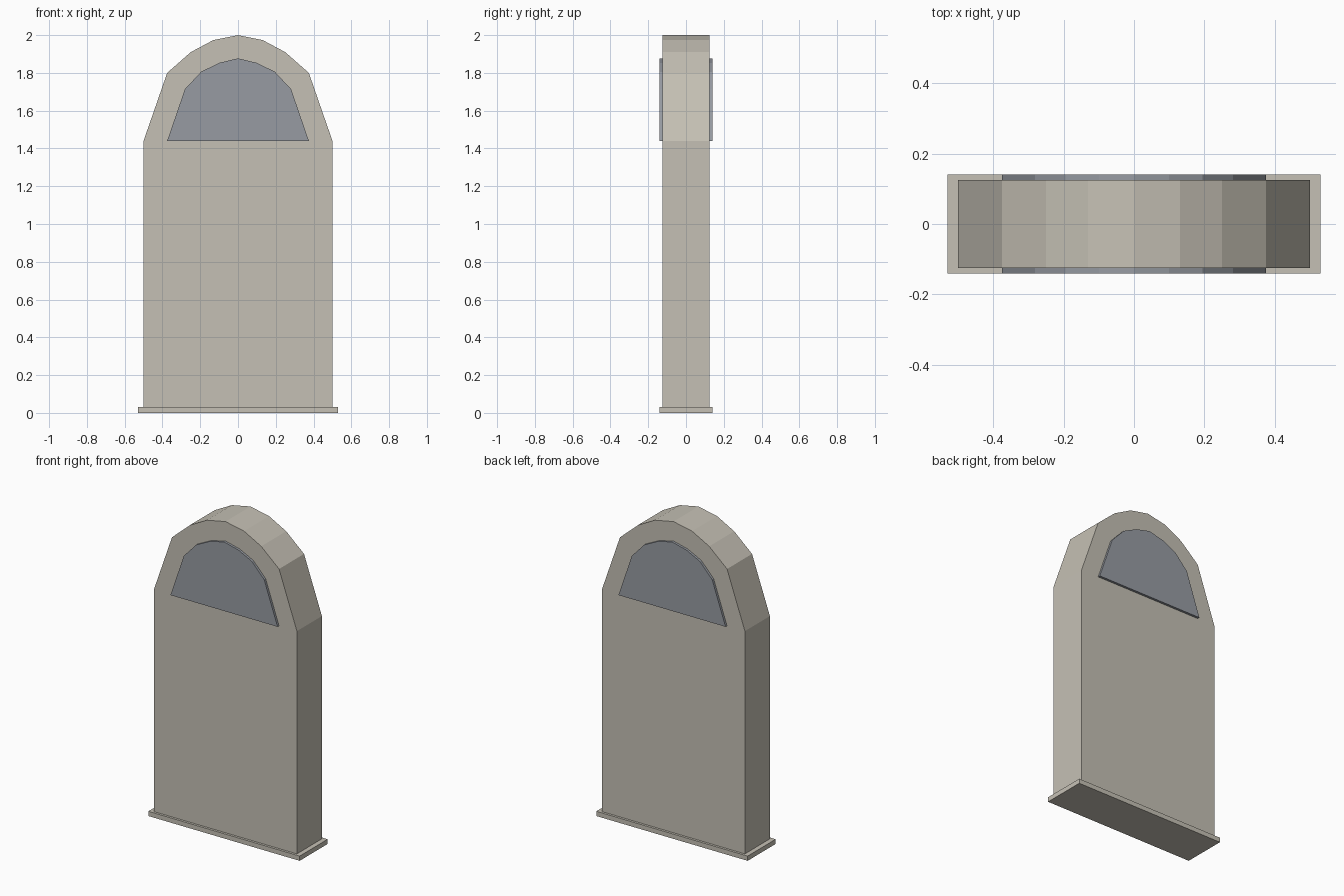
import bpy, bmesh

if "Cube" in bpy.data.objects:
    bpy.data.objects.remove(bpy.data.objects["Cube"])


def material(name, rgb):
    m = bpy.data.materials.new(name)
    m.diffuse_color = (*rgb, 1)
    m.use_nodes = True
    m.node_tree.nodes["Principled BSDF"].inputs["Base Color"].default_value = m.diffuse_color
    return m


stone = material("warm grey stone", (0.56, 0.53, 0.46))
slate = material("blue grey slate", (0.31, 0.33, 0.365))


def prism(name, half, y0, y1, mat):
    """Mirror a right-hand outline (bottom to top) in x and extrude it along y."""
    outline = half + [(-x, z) for x, z in reversed(half) if x > 0]
    bm = bmesh.new()
    face = bm.faces.new([bm.verts.new((x, y0, z)) for x, z in outline])
    ext = bmesh.ops.extrude_face_region(bm, geom=[face])
    moved = [v for v in ext["geom"] if isinstance(v, bmesh.types.BMVert)]
    bmesh.ops.translate(bm, verts=moved, vec=(0, y1 - y0, 0))
    bmesh.ops.recalc_face_normals(bm, faces=bm.faces)
    mesh = bpy.data.meshes.new(name)
    bm.to_mesh(mesh)
    bm.free()
    mesh.materials.append(mat)
    ob = bpy.data.objects.new(name, mesh)
    bpy.context.collection.objects.link(ob)
    return ob


# Arched slab
arch = [(0.5, 1.44), (0.375, 1.80), (0.25, 1.91), (0.13, 1.974), (0, 2.0)]
prism("slab", [(0.5, 0.03)] + arch, -0.125, 0.125, stone)

# Low plinth
prism("plinth", [(0.53, 0), (0.53, 0.03)], -0.14, 0.14, stone)

# Raised arched panels, front and back
panel = [(0.375, 1.44), (0.281, 1.714), (0.195, 1.806), (0.1, 1.853), (0, 1.877)]
for name, side in (("front_panel", -1), ("back_panel", 1)):
    prism(name, panel, side * 0.125, side * 0.14, slate)
